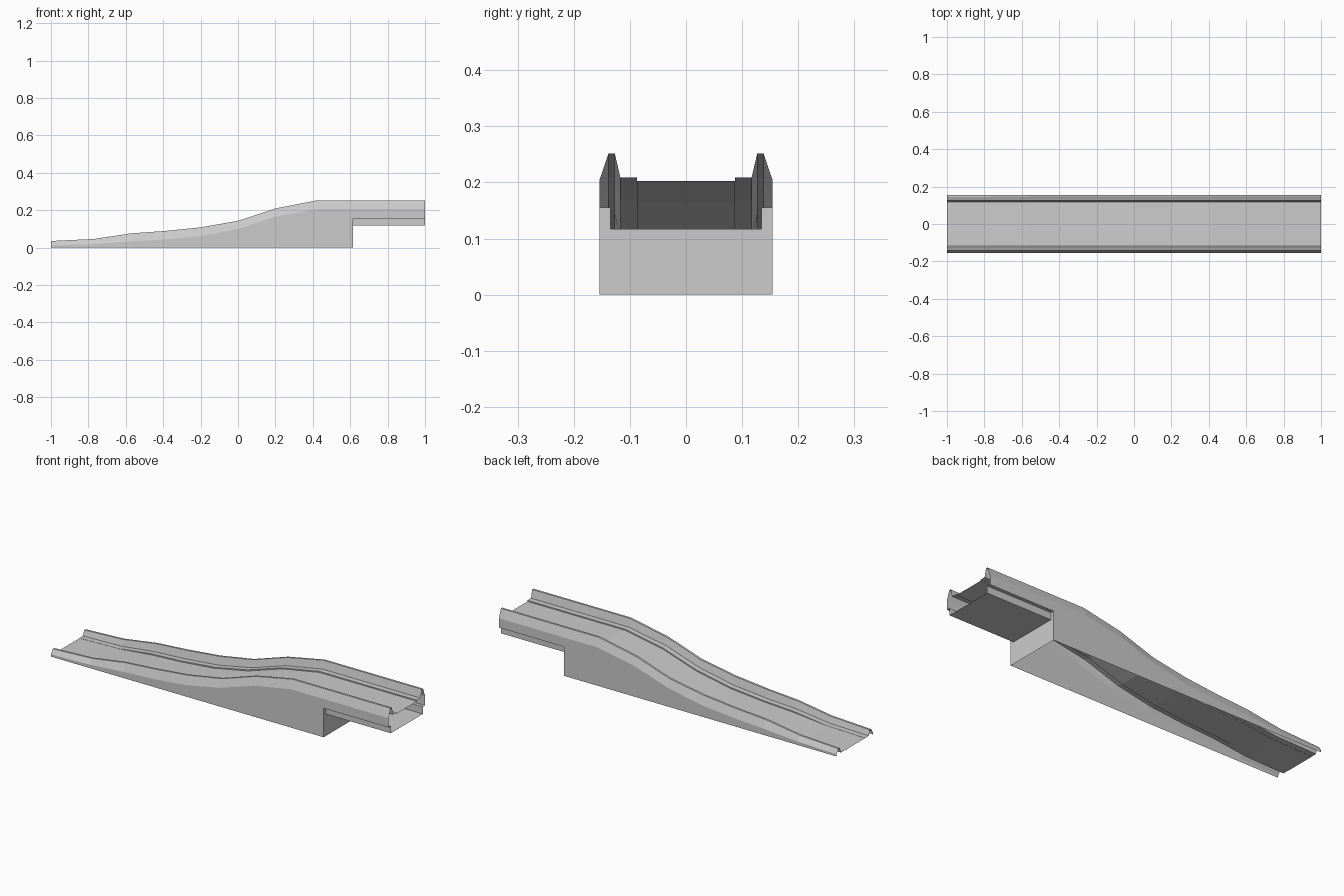
import bpy

if "Cube" in bpy.data.objects:
    bpy.data.objects.remove(bpy.data.objects["Cube"])

# Stations along the ramp: x, shoulder height, parapet top height
STATIONS = [
    (-1.0, 0.012, 0.035), (-0.77, 0.018, 0.046), (-0.57, 0.033, 0.076),
    (-0.40, 0.042, 0.088), (-0.20, 0.061, 0.108), (0.0, 0.100, 0.143),
    (0.20, 0.165, 0.209), (0.42, 0.205, 0.252), (0.615, 0.205, 0.252),
    (1.0, 0.205, 0.252),
]
BLOCK_END = 0.615
HALF = 0.154


def make_mesh(name, verts, faces):
    mesh = bpy.data.meshes.new(name)
    mesh.from_pydata(verts, [], faces)
    mesh.update()
    obj = bpy.data.objects.new(name, mesh)
    bpy.context.collection.objects.link(obj)
    return obj


def loft(name, stations, section):
    """Sweep an open (y, z) section, which may vary by station, along x."""
    rows = [[(s[0], y, z) for y, z in section(*s)] for s in stations]
    n = len(rows[0])
    verts = [v for row in rows for v in row]
    faces = [(i * n + j, (i + 1) * n + j, (i + 1) * n + j + 1, i * n + j + 1)
             for i in range(len(rows) - 1) for j in range(n - 1)]
    return make_mesh(name, verts, faces)


def loft_pair(name, stations, section):
    """Loft a section on the back side and its mirror on the front side."""
    loft(name + "_back", stations, section)
    loft(name + "_front", stations,
         lambda *s: [(-y, z) for y, z in reversed(section(*s))])


def road_z(x, shoulder):
    return shoulder - (0.006 if x < -0.7 else 0.002)


def curb_z(x, shoulder):
    return road_z(x, shoulder) + (0.001 if x < -0.7 else 0.006)


def road(x, sh, top):
    return [(-0.087, road_z(x, sh)), (0.087, road_z(x, sh))]


def curb(x, sh, top):
    z = curb_z(x, sh)
    return [(0.087, road_z(x, sh)), (0.087, z), (0.117, z)]


def parapet(x, sh, top):
    return [(0.117, curb_z(x, sh)), (0.127, top), (0.138, top), (HALF, sh)]


def block_wall(x, sh, top):
    return [(HALF, sh), (HALF, 0)]


def deck_wall(x, sh, top):
    return [(HALF, sh), (HALF, 0.155), (0.135, 0.155), (0.135, 0.117)]


def soffit(x, sh, top):
    return [(0.135, 0.117), (-0.135, 0.117)]


# Road surface, curbs and parapets over the full length
loft("road_surface", STATIONS, road)
loft_pair("curb", STATIONS, curb)
loft_pair("parapet", STATIONS, parapet)

# Solid-looking embankment sides (hollow and open underneath)
loft_pair("embankment_wall", STATIONS[:-1], block_wall)

# Overhanging deck, open at its end
loft_pair("deck_side", STATIONS[-2:], deck_wall)
loft("deck_underside", STATIONS[-2:], soffit)

# Abutment face below the overhang
outline = [(-HALF, 0), (HALF, 0), (HALF, 0.155), (0.135, 0.155),
           (0.135, 0.117), (-0.135, 0.117), (-0.135, 0.155), (-HALF, 0.155)]
make_mesh("abutment_face", [(BLOCK_END, y, z) for y, z in outline],
          [tuple(range(len(outline)))])
